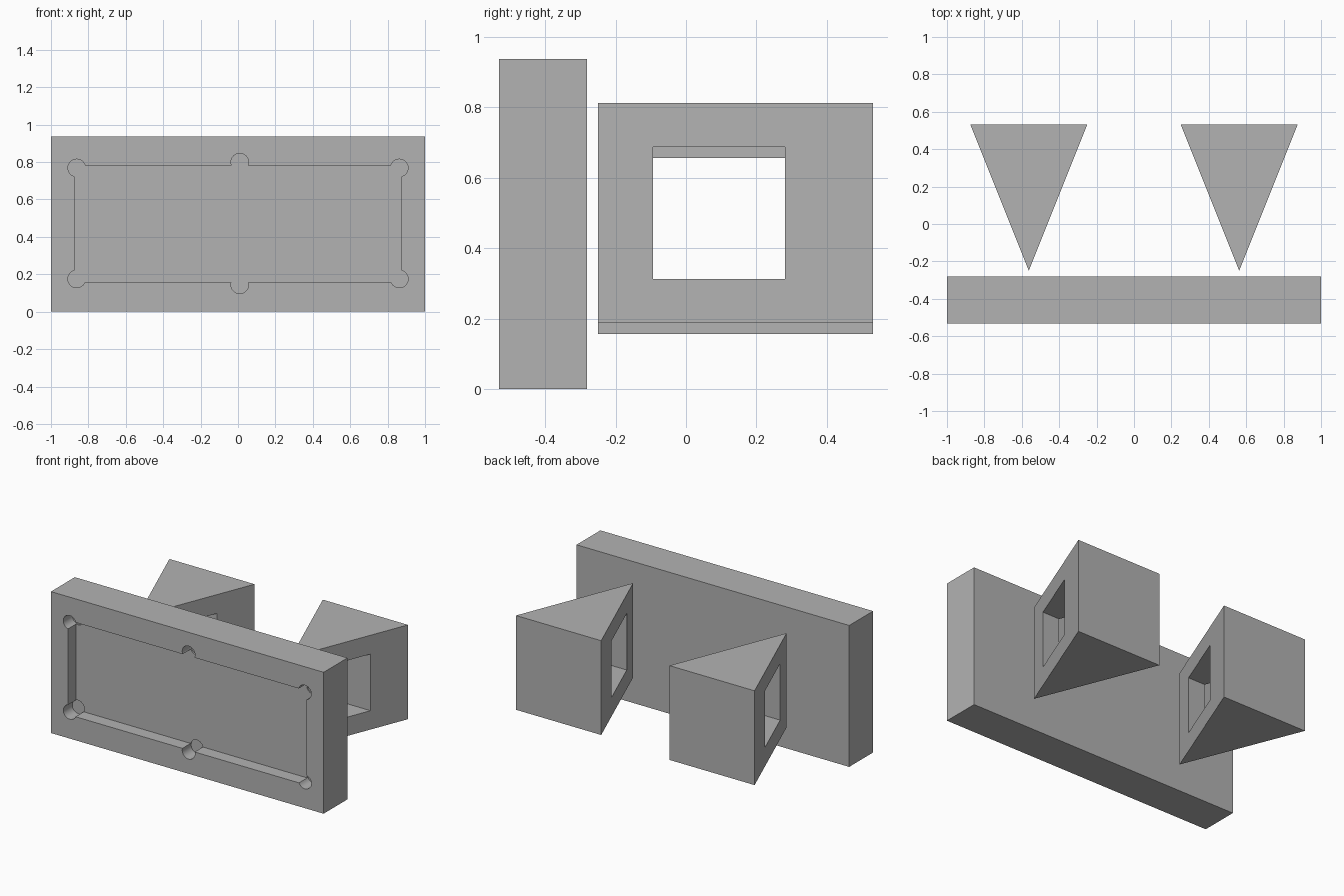
import bpy, bmesh
from mathutils import Matrix, Vector

if "Cube" in bpy.data.objects:
    bpy.data.objects.remove(bpy.data.objects["Cube"], do_unlink=True)

U = 1 / 32  # modelling unit

grey = bpy.data.materials.new("plain grey")
grey.use_nodes = True
grey.diffuse_color = (0.45, 0.45, 0.45, 1)
grey.node_tree.nodes["Principled BSDF"].inputs["Base Color"].default_value = grey.diffuse_color


def finish(name, bm):
    bmesh.ops.recalc_face_normals(bm, faces=bm.faces)
    mesh = bpy.data.meshes.new(name)
    bm.to_mesh(mesh)
    bm.free()
    mesh.materials.append(grey)
    obj = bpy.data.objects.new(name, mesh)
    bpy.context.collection.objects.link(obj)
    return obj


def box(name, low, high):
    low, high = Vector(low) * U, Vector(high) * U
    bm = bmesh.new()
    bmesh.ops.create_cube(bm, size=1, matrix=Matrix.Translation((low + high) / 2)
                          @ Matrix.Diagonal((*(high - low), 1)))
    return finish(name, bm)


def rod(name, x, z, y0, y1, radius):
    bm = bmesh.new()
    bmesh.ops.create_cone(bm, cap_ends=True, segments=32, radius1=radius * U, radius2=radius * U,
                          depth=(y1 - y0) * U,
                          matrix=Matrix.Translation((x * U, (y0 + y1) / 2 * U, z * U))
                          @ Matrix.Rotation(1.5707963, 4, "X"))
    return finish(name, bm)


def prism(name, outline, z0, z1):
    bm = bmesh.new()
    face = bm.faces.new([bm.verts.new((x * U, y * U, z0 * U)) for x, y in outline])
    top = bmesh.ops.extrude_face_region(bm, geom=[face])["geom"]
    bmesh.ops.translate(bm, vec=(0, 0, (z1 - z0) * U),
                        verts=[v for v in top if isinstance(v, bmesh.types.BMVert)])
    return finish(name, bm)


def cut(obj, cutter):
    bpy.context.view_layer.objects.active = obj
    mod = obj.modifiers.new("cut", "BOOLEAN")
    mod.operation, mod.solver, mod.object = "DIFFERENCE", "EXACT", cutter
    bpy.ops.object.modifier_apply(modifier=mod.name)
    bpy.data.objects.remove(cutter, do_unlink=True)


# Front slab with a shallow rectangular pocket and relief holes on its rim
slab = box("front_slab", (-32, -17, 0), (32, -9, 30))
cut(slab, box("pocket_cutter", (-28, -18, 5), (28, -14.25, 25)))
for x, inset in ((-27.6, 0), (0.3, 1), (27.6, 0)):
    for z in (5.6 - inset, 24.6 + inset):
        cut(slab, rod("hole_cutter", x, z, -18, -14, 1.5))

# Two wedges behind the slab, each with a square window through its sides
for name, x, z in (("right_wedge", -18, 5), ("left_wedge", 18, 6)):
    wedge = prism(name, ((x, -8), (x + 10, 17), (x - 10, 17)), z, z + 20)
    cut(wedge, box("window_cutter", (x - 12, -3, z + 4), (x + 12, 9, z + 16)))

# Smooth hole walls, sharp everything else
bpy.ops.object.select_all(action="DESELECT")
slab.select_set(True)
bpy.context.view_layer.objects.active = slab
bpy.ops.object.shade_smooth_by_angle(angle=0.5)
